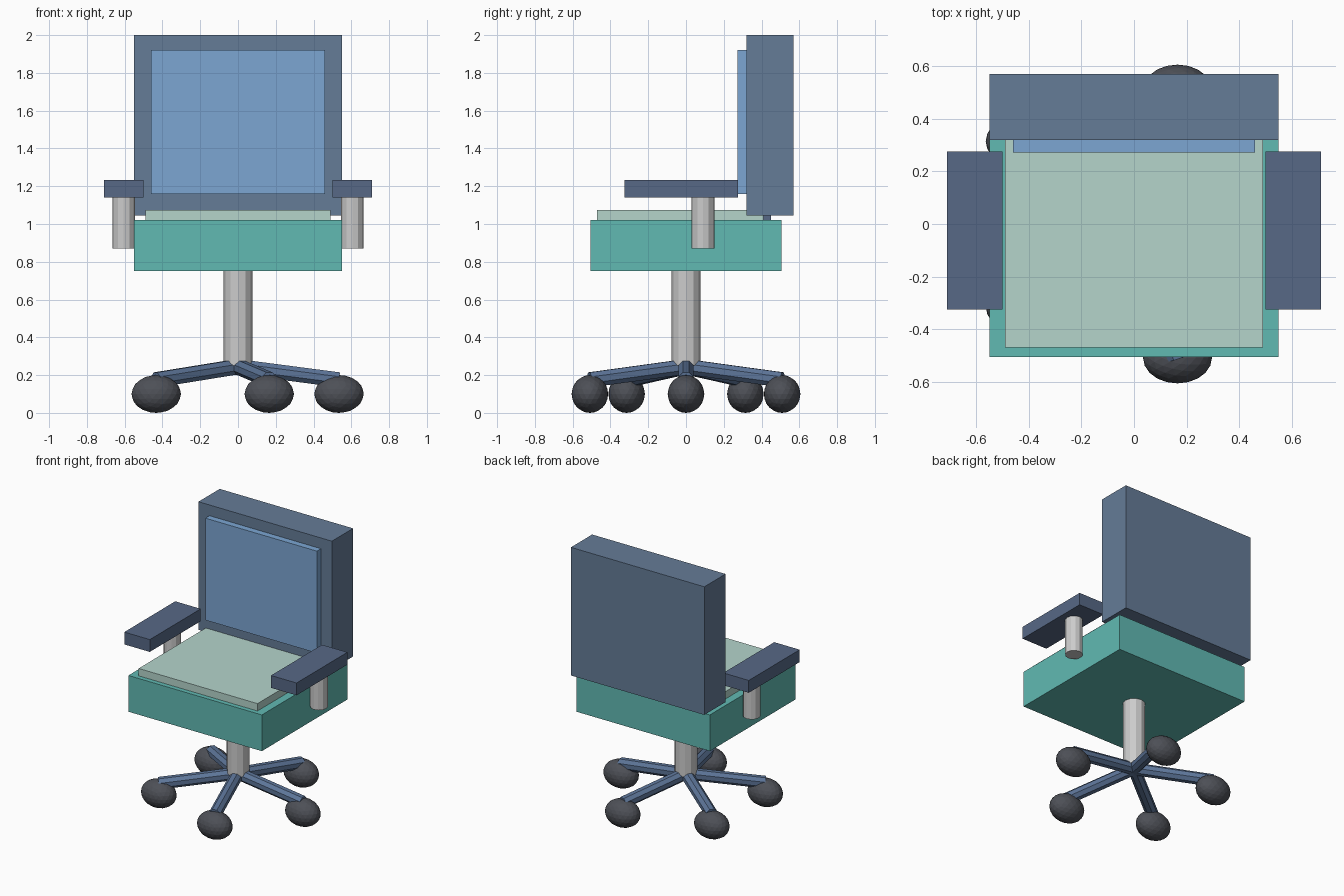
import bpy
from math import radians, cos, sin, pi
from mathutils import Vector, Matrix

if "Cube" in bpy.data.objects:
    bpy.data.objects.remove(bpy.data.objects["Cube"])


def material(name, r, g, b):
    m = bpy.data.materials.new(name)
    m.diffuse_color = (r, g, b, 1)
    m.use_nodes = True
    m.node_tree.nodes["Principled BSDF"].inputs["Base Color"].default_value = m.diffuse_color
    return m


TEAL = material("teal", 0.12, 0.49, 0.45)
MINT = material("mint", 0.46, 0.66, 0.60)
SLATE = material("slate", 0.13, 0.20, 0.31)
BLUE = material("blue", 0.20, 0.38, 0.65)
NAVY = material("navy", 0.095, 0.14, 0.24)
STEEL_BLUE = material("steel_blue", 0.11, 0.18, 0.32)
RUBBER = material("rubber", 0.075, 0.08, 0.095)


def finish(name, mat):
    ob = bpy.context.object
    ob.name = name
    if mat:
        ob.data.materials.append(mat)
    return ob


def box(name, lo, hi, mat):
    lo, hi = Vector(lo), Vector(hi)
    bpy.ops.mesh.primitive_cube_add(size=1)
    ob = finish(name, mat)
    ob.data.transform(Matrix.Diagonal((*(hi - lo), 1)))
    ob.location = (lo + hi) / 2
    return ob


def rod(name, a, b, radius, sides, mat=None, twist=0):
    a, b = Vector(a), Vector(b)
    d = b - a
    bpy.ops.mesh.primitive_cylinder_add(vertices=sides, radius=radius, depth=d.length)
    ob = finish(name, mat)
    ob.data.transform(Matrix.Rotation(twist, 4, 'Z'))
    ob.rotation_euler = d.to_track_quat('Z', 'Y').to_euler()
    ob.location = (a + b) / 2
    return ob


# seat and backrest
box("seat", (-0.55, -0.505, 0.75), (0.55, 0.505, 1.02), TEAL)
box("seat_cushion", (-0.49, -0.47, 0.98), (0.49, 0.41, 1.075), MINT)
box("backrest", (-0.55, 0.32, 1.045), (0.55, 0.57, 2.0), SLATE)
box("back_cushion", (-0.46, 0.272, 1.16), (0.46, 0.34, 1.92), BLUE)
box("back_bracket", (-0.2, 0.36, 0.95), (0.2, 0.45, 1.12), NAVY)

# armrests with posts
for side, s in (("left", -1), ("right", 1)):
    xs = sorted((s * 0.50, s * 0.71))
    box(side + "_armrest", (xs[0], -0.325, 1.14), (xs[1], 0.275, 1.232), NAVY)
    rod(side + "_arm_post", (s * 0.605, 0.09, 0.87), (s * 0.605, 0.09, 1.15), 0.06, 12)

# centre column
rod("column", (0, 0, 0.25), (0, 0, 0.76), 0.077, 12)

# five-spoke base with flattened ball casters
for i in range(5):
    a = radians(72 * i)
    x, y = 0.535 * cos(a), 0.535 * sin(a)
    rod(f"base_leg_{i + 1}", (0, 0, 0.245), (x, y, 0.175), 0.043, 8, STEEL_BLUE, pi / 8)
    bpy.ops.mesh.primitive_ico_sphere_add(subdivisions=3, radius=1)
    ball = finish(f"caster_{i + 1}", RUBBER)
    ball.data.transform(Matrix.Diagonal((0.131, 0.097, 0.1, 1)))
    ball.location = (x, y, 0.1)
